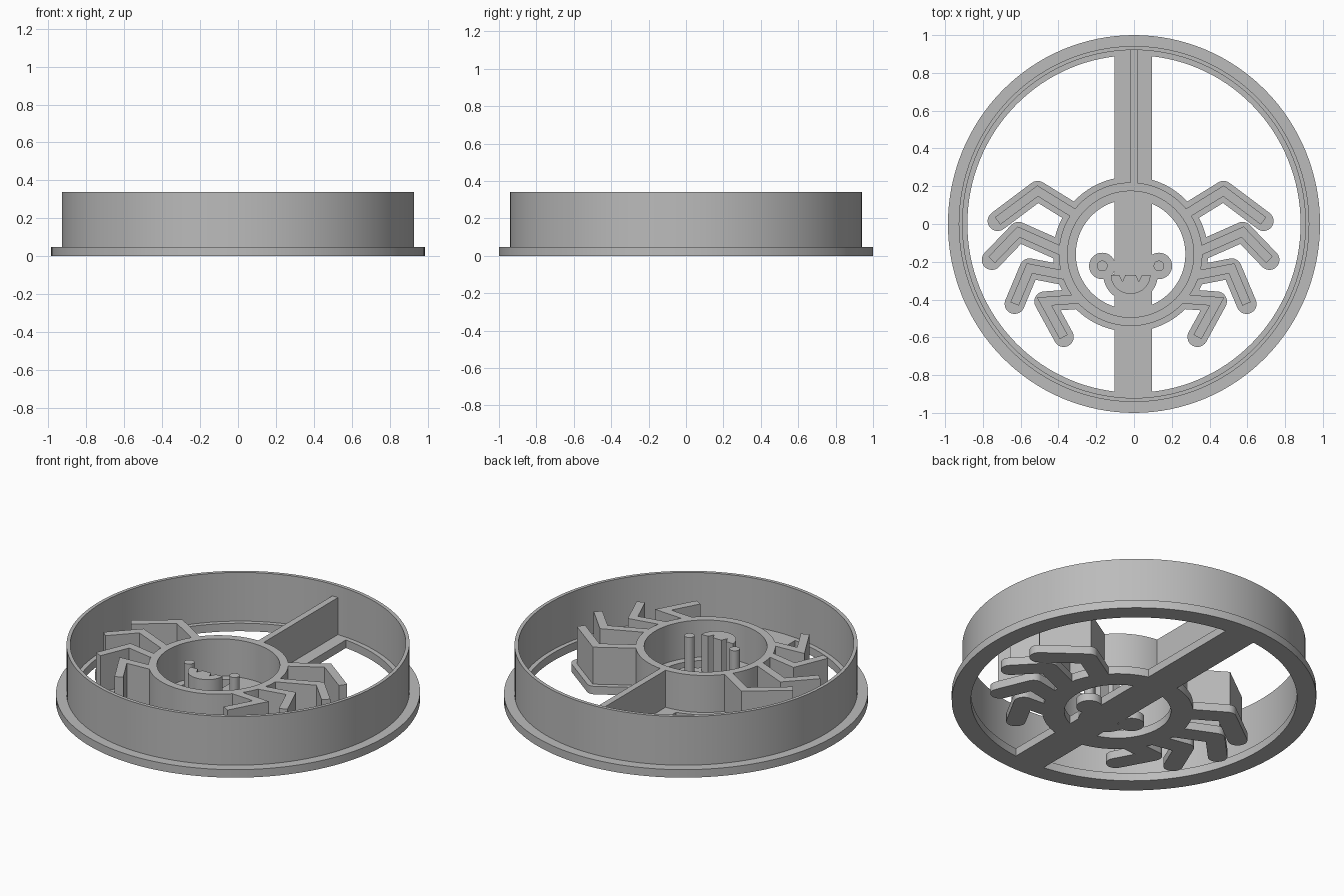
import bpy, bmesh, math
from mathutils import Vector

cube = bpy.data.objects.get("Cube")
if cube:
    bpy.data.objects.remove(cube, do_unlink=True)

BASE, STAMP, RIM = 0.048, 0.27, 0.34      # heights of plate, inner walls, outer wall
CX, BODY_Y = -0.018, -0.16                # spider axis and body centre
LEGS = [
    [(.286, .048), (.492, .175), (.704, .016)],
    [(.354, -.148), (.593, -.042), (.735, -.19)],
    [(.354, -.27), (.535, -.235), (.614, -.423)],
    [(.275, -.397), (.457, -.41), (.354, -.598)],
]

grey = bpy.data.materials.new("plain grey")
grey.use_nodes = True
grey.diffuse_color = (0.5, 0.5, 0.5, 1)
grey.node_tree.nodes["Principled BSDF"].inputs["Base Color"].default_value = grey.diffuse_color


def finish(name, bm):
    bmesh.ops.recalc_face_normals(bm, faces=bm.faces)
    mesh = bpy.data.meshes.new(name)
    bm.to_mesh(mesh)
    bm.free()
    mesh.materials.append(grey)
    obj = bpy.data.objects.new(name, mesh)
    bpy.context.collection.objects.link(obj)
    return obj


def prism(name, outline, z0, z1):
    bm = bmesh.new()
    low = [bm.verts.new((x, y, z0)) for x, y in outline]
    high = [bm.verts.new((x, y, z1)) for x, y in outline]
    bm.faces.new(low)
    bm.faces.new(high)
    for i in range(len(low)):
        j = (i + 1) % len(low)
        bm.faces.new((low[i], low[j], high[j], high[i]))
    return finish(name, bm)


def arc(cx, cy, rx, ry, a0=0, a1=360, n=32):
    angles = [math.radians(a0 + (a1 - a0) * i / n) for i in range(n + (a1 - a0 < 360))]
    return [(cx + rx * math.cos(a), cy + ry * math.sin(a)) for a in angles]


def ring(name, cx, cy, outer, inner, z0, z1, n=128):
    bm = bmesh.new()
    loops = []
    for (rx, ry), z in ((outer, z0), (outer, z1), (inner, z1), (inner, z0)):
        loops.append([bm.verts.new((x, y, z)) for x, y in arc(cx, cy, rx, ry, n=n)])
    for k in range(4):
        a, b = loops[k], loops[(k + 1) % 4]
        for i in range(n):
            j = (i + 1) % n
            bm.faces.new((a[i], a[j], b[j], b[i]))
    return finish(name, bm)


def box(name, x0, x1, y0, y1, z0, z1):
    return prism(name, [(x0, y0), (x1, y0), (x1, y1), (x0, y1)], z0, z1)


def stroke(points, half):
    """Outline of a mitred three-point band."""
    a, b, c = (Vector(p) for p in points)
    d, e = (b - a).normalized(), (c - b).normalized()
    n, m = Vector((-d.y, d.x)) * half, Vector((-e.y, e.x)) * half
    k = (n + m) * (half * half / (half * half + n.dot(m)))
    return [a + n, b + k, c + m, c - m, b - k, a - n]


def capsule(p, q, r):
    t = math.degrees(math.atan2(q[1] - p[1], q[0] - p[0]))
    return arc(*q, r, r, t - 90, t + 90, 14) + arc(*p, r, r, t + 90, t + 270, 14)


def union(parts):
    """Merge every part into the first one."""
    main = parts[0]
    for part in parts[1:]:
        mod = main.modifiers.new("merge", 'BOOLEAN')
        mod.operation, mod.solver, mod.object = 'UNION', 'MANIFOLD', part
        with bpy.context.temp_override(object=main, active_object=main):
            bpy.ops.object.modifier_apply(modifier=mod.name)
        bpy.data.objects.remove(part, do_unlink=True)
    return main


# Flat plate: rim flange, crossbar, body ring
plate = [
    ring("base_plate", 0, 0, (.985, 1.0), (.882, .893), 0, BASE),
    box("crossbar", -.103, .094, -.93, .93, 0, BASE),
    ring("body_plate", CX, BODY_Y, (.41, .41), (.29, .29), 0, BASE),
]
# Upright walls: body ring and rib to the rim
walls = [
    ring("body_and_leg_walls", CX, BODY_Y, (.38, .38), (.334, .334), BASE, STAMP, 96),
    box("rib", -.019, .019, .195, .932, BASE, STAMP),
]
# Legs on both sides
for s in (1, -1):
    for leg in LEGS:
        pts = [(CX + s * x, y) for x, y in leg]
        plate += [prism("leg_plate", capsule(p, q, .053), 0, BASE) for p, q in zip(pts, pts[1:])]
        walls.append(prism("leg_wall", stroke(pts, .024), BASE, STAMP))
    # Eyes
    eye = (CX + s * .15, -.222)
    plate.append(prism("eye_plate", arc(*eye, .07, .07), 0, BASE))
    side = "left" if s > 0 else "right"
    prism(side + "_eye_post", arc(*eye, .028, .028), BASE, STAMP)

# Smiling mouth with two fang notches
plate.append(prism("mouth_plate", arc(CX, -.265, .145, .145, 180, 360), 0, BASE))
fangs = [(.06, 0), (.043, -.035), (.028, 0), (-.028, 0), (-.043, -.035), (-.06, 0)]
prism("mouth_post", arc(CX, -.27, .105, .1, 180, 360, 24)
      + [(CX + x, -.27 + y) for x, y in fangs], BASE, STAMP)

union(plate)
union(walls)

# Tall outer cutting wall
ring("outer_wall", 0, 0, (.928, .942), (.908, .921), BASE, RIM)

for obj in bpy.context.collection.objects:
    if obj.type == 'MESH' and obj.data.materials and obj.data.materials[0] == grey:
        bpy.ops.object.select_all(action='DESELECT')
        obj.select_set(True)
        bpy.context.view_layer.objects.active = obj
        bpy.ops.object.shade_smooth_by_angle(angle=math.radians(30))
